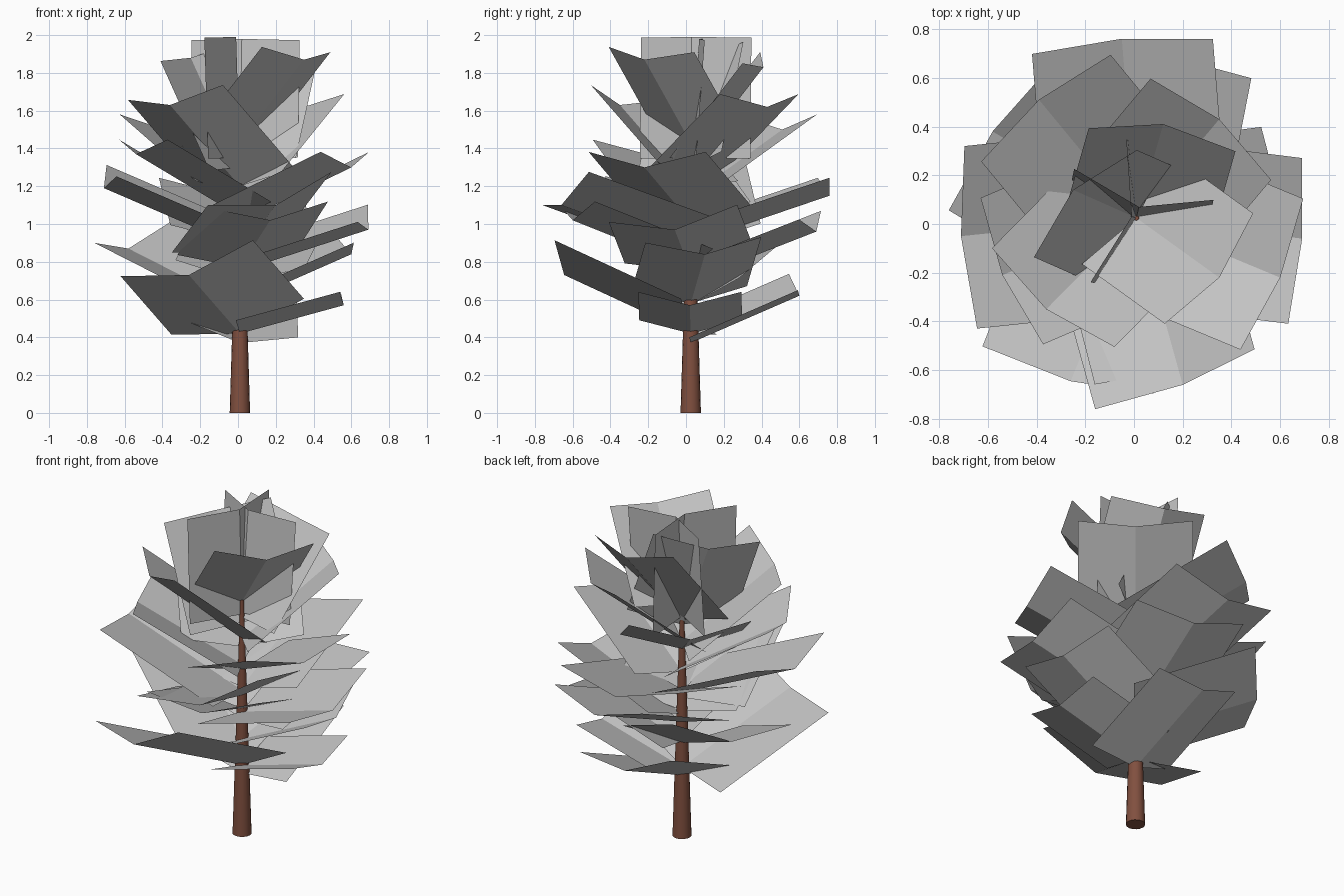
import bpy
import bmesh
import math
from mathutils import Vector, Matrix

cube = bpy.data.objects.get("Cube")
if cube:
    bpy.data.objects.remove(cube, do_unlink=True)


def make_material(name, rgb):
    mat = bpy.data.materials.new(name)
    mat.use_nodes = True
    color = (*rgb, 1)
    mat.diffuse_color = color
    mat.node_tree.nodes["Principled BSDF"].inputs["Base Color"].default_value = color
    return mat


foliage_grey = make_material("foliage grey", (.55, .55, .55))
bark_brown = make_material("bark brown", (.22, .08, .05))

TRUNK_X, TRUNK_Y = .01, .025


def make_trunk(height, bottom_radius, top_radius):
    """Slim tapered trunk with smooth sides."""
    bpy.ops.mesh.primitive_cone_add(
        vertices=16, radius1=bottom_radius, radius2=top_radius, depth=height,
        location=(TRUNK_X, TRUNK_Y, height / 2))
    trunk = bpy.context.object
    trunk.name = "trunk"
    trunk.data.name = "trunk"
    trunk.data.materials.append(bark_brown)
    bpy.ops.object.shade_smooth_by_angle(angle=math.radians(40))


def make_leaf(name, tip, base_height, roll, fold):
    """Rectangular leaf sheet creased along its midrib, running from trunk to tip."""
    base = Vector((TRUNK_X, TRUNK_Y, base_height))
    rib = Vector(tip) - base
    outward = rib.normalized()
    side = Vector((-rib.y, rib.x, 0)).normalized()
    # positive roll lifts the leaf's left half
    side = Matrix.Rotation(math.radians(roll), 3, outward) @ side
    normal = outward.cross(side)
    half = rib.length * .495
    lift = normal * half * math.sin(math.radians(fold))
    reach = side * half * math.cos(math.radians(fold))

    bm = bmesh.new()
    inner, outer = [
        [bm.verts.new(root + reach * s + lift * abs(s)) for s in (-1, 0, 1)]
        for root in (base, base + rib)]
    for i in range(2):
        bm.faces.new((inner[i], outer[i], outer[i + 1], inner[i + 1]))
    mesh = bpy.data.meshes.new(name)
    bm.to_mesh(mesh)
    bm.free()
    mesh.materials.append(foliage_grey)
    leaf = bpy.data.objects.new(name, mesh)
    bpy.context.collection.objects.link(leaf)


make_trunk(1.45, .054, .01)

# Each leaf: midrib tip, height on the trunk, sideways roll in degrees
lower_leaves = [
    ((.56, .02, .57), .42, 0),
    ((0, .6, .62), .37, 9),
    ((-.26, -.645, .73), .42, 16),
    ((.6, .1, .84), .58, 3),
    ((-.58, .38, .87), .57, -10),
    ((.14, .69, .96), .7, 4),
]
middle_leaves = [
    ((.69, -.06, .97), .75, 8),
    ((.2, -.66, 1.1), .85, 15),
    ((.17, -.6, 1.02), .77, 3),
    ((-.05, .76, 1.15), .9, 0),
    ((-.71, -.05, 1.19), .88, -5),
    ((.6, -.22, 1.3), 1.01, 0),
    ((-.54, -.21, 1.37), 1.04, 0),
    ((-.39, .51, 1.5), 1.15, 0),
]
upper_leaves = [
    ((.35, .43, 1.62), 1.2, 0),
    ((-.36, -.35, 1.63), 1.2, 9),
    ((.12, .41, 1.83), 1.33, 9),
    ((.35, -.22, 1.87), 1.43, -4),
    ((-.25, .14, 1.88), 1.3, -22),
]
# The crown leaves lean past upright, so they crease the other way
crown_leaves = [
    ((.02, .07, 1.98), 1.36, 0),
    ((-.01, .03, 1.99), 1.35, 0),
]
tiers = (("lower", lower_leaves, 15), ("middle", middle_leaves, 15),
         ("upper", upper_leaves, 15), ("crown", crown_leaves, -18))
for tier, leaves, fold in tiers:
    for number, (tip, base_height, roll) in enumerate(leaves, 1):
        make_leaf(f"{tier}_leaf_{number}", tip, base_height, roll, fold)
